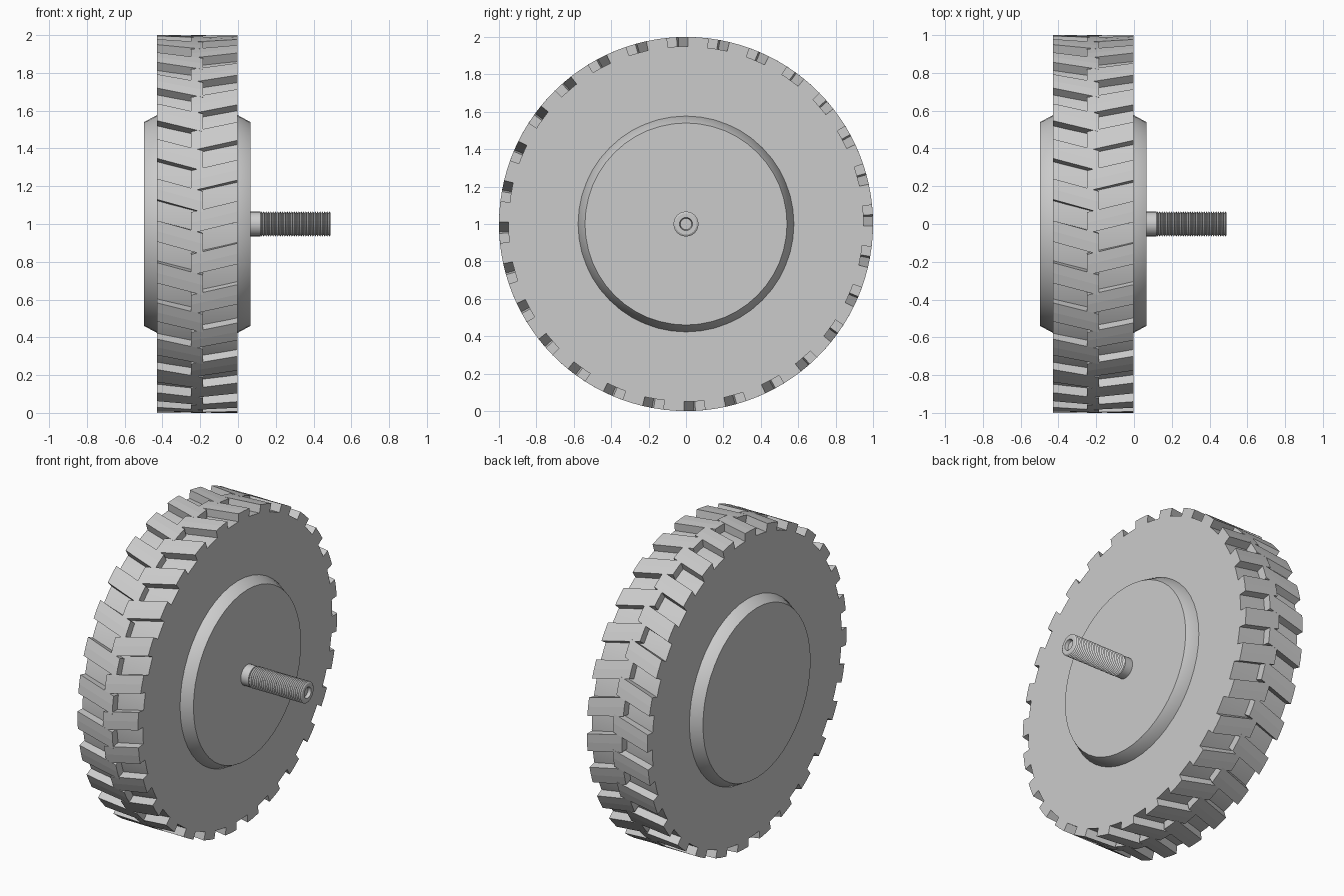
import bpy, bmesh
from math import pi, sin, cos, radians

if "Cube" in bpy.data.objects:
    bpy.data.objects.remove(bpy.data.objects["Cube"])

CENTER_Z = 1.0
LUGS = 28
PITCH = 2 * pi / LUGS

grey = bpy.data.materials.new("light_grey")
grey.use_nodes = True
grey.diffuse_color = (0.6, 0.6, 0.6, 1)
grey.node_tree.nodes["Principled BSDF"].inputs["Base Color"].default_value = (0.6, 0.6, 0.6, 1)


def point(x, r, a):
    """Point on the wheel: a = 0 is the front, growing towards the top."""
    return (x, -r * cos(a), r * sin(a))


def finish(name, bm, smooth=None):
    bmesh.ops.recalc_face_normals(bm, faces=bm.faces)
    mesh = bpy.data.meshes.new(name)
    bm.to_mesh(mesh)
    bm.free()
    mesh.materials.append(grey)
    obj = bpy.data.objects.new(name, mesh)
    obj.location.z = CENTER_Z
    bpy.context.collection.objects.link(obj)
    if smooth:
        bpy.ops.object.select_all(action='DESELECT')
        obj.select_set(True)
        bpy.context.view_layer.objects.active = obj
        bpy.ops.object.shade_smooth_by_angle(angle=radians(smooth))
    return obj


def lathe(name, profile, sides, smooth=None):
    """Spin (x, radius) pairs around the axle and cap both ends."""
    bm = bmesh.new()
    rings = [[bm.verts.new(point(x, r, 2 * pi * i / sides)) for i in range(sides)]
             for x, r in profile]
    for a, b in zip(rings, rings[1:]):
        for i in range(sides):
            j = (i + 1) % sides
            bm.faces.new((a[i], a[j], b[j], b[i]))
    bm.faces.new(rings[0])
    bm.faces.new(rings[-1])
    return finish(name, bm, smooth)


def lug_row(name, x0, a0, x1, a1, width, inner=0.93, outer=1.0):
    """Ring of slanted tread blocks running from x0 to x1."""
    bm = bmesh.new()
    steps = 2
    for k in range(LUGS):
        loops = []
        for x, a in ((x0, a0), (x1, a1)):
            angles = [k * PITCH + a + width * s / steps for s in range(steps + 1)]
            loop = [point(x, outer, t) for t in angles]
            loop += [point(x, inner, t) for t in reversed(angles)]
            loops.append([bm.verts.new(p) for p in loop])
        a, b = loops
        bm.faces.new(a)
        bm.faces.new(b)
        for i in range(len(a)):
            j = (i + 1) % len(a)
            bm.faces.new((a[i], a[j], b[j], b[i]))
    return finish(name, bm)


# Tyre and its two interleaved rows of tread
lathe("tyre_body", [(-0.428, 0.95), (-0.003, 0.95)], 84, smooth=30)
lug_row("left_tread", -0.25, -0.05, -0.003, 0.01, PITCH / 2)
lug_row("right_tread", -0.428, 0.13, -0.185, 0.062, PITCH / 2)

# Bevelled hub showing on both sides
lathe("hub", [(-0.497, 0.54), (-0.428, 0.577), (-0.003, 0.577), (0.065, 0.54)], 48, smooth=30)

# Axle: plain shank, threaded rod and recessed end
lathe("axle_shank", [(0.05, 0.065), (0.118, 0.065)], 24, smooth=30)
TEETH = 30
START, END = 0.118, 0.49
step = (END - START) / TEETH
thread = [(START - 0.01, 0.057)]
for t in range(TEETH):
    thread += [(START + t * step, 0.057), (START + (t + 0.5) * step, 0.067)]
thread += [(END, 0.057), (END, 0.035), (END - 0.02, 0.03)]
lathe("axle_thread", thread, 24)
